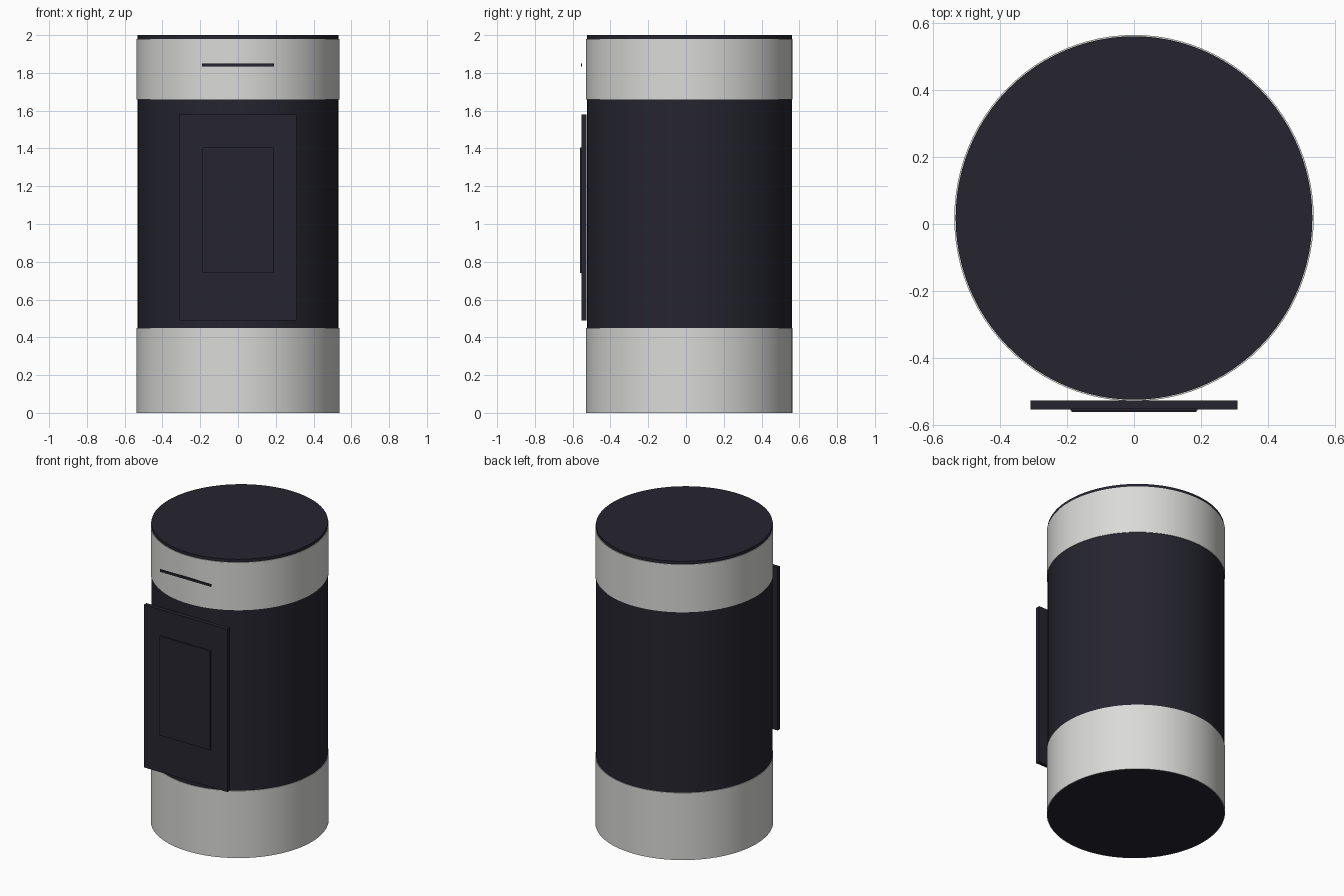
import bpy, bmesh, math

if "Cube" in bpy.data.objects:
    bpy.data.objects.remove(bpy.data.objects["Cube"])

RX, RY, CY = 0.533, 0.543, 0.018   # slightly oval body, set back from the panel
RIM = 0.004                        # how far the bands stand proud
SIDES = 96


def material(name, rgb):
    m = bpy.data.materials.new(name)
    m.diffuse_color = (*rgb, 1.0)
    m.use_nodes = True
    m.node_tree.nodes["Principled BSDF"].inputs["Base Color"].default_value = m.diffuse_color
    return m


DARK = material("charcoal", (0.0190, 0.0182, 0.0285))
SILVER = material("silver", (0.70, 0.70, 0.69))


def finish(bm, name, mat, smooth=False):
    bmesh.ops.recalc_face_normals(bm, faces=bm.faces[:])
    mesh = bpy.data.meshes.new(name)
    bm.to_mesh(mesh)
    bm.free()
    mesh.materials.append(mat)
    ob = bpy.data.objects.new(name, mesh)
    bpy.context.collection.objects.link(ob)
    if smooth:
        bpy.context.view_layer.objects.active = ob
        ob.select_set(True)
        bpy.ops.object.shade_smooth_by_angle(angle=math.radians(30))
        ob.select_set(False)
    return ob


def ring(bm, z, grow):
    return [bm.verts.new(((RX + grow) * math.cos(a), CY + (RY + grow) * math.sin(a), z))
            for a in (2 * math.pi * i / SIDES for i in range(SIDES))]


def bridge(bm, a, b):
    for i in range(SIDES):
        j = (i + 1) % SIDES
        bm.faces.new((a[i], a[j], b[j], b[i]))


def drum(name, z0, z1, mat):
    bm = bmesh.new()
    lo, hi = ring(bm, z0, 0), ring(bm, z1, 0)
    bridge(bm, lo, hi)
    bm.faces.new(lo)
    bm.faces.new(hi)
    finish(bm, name, mat, True)


def band(name, z0, z1, mat):
    # thin sleeve with closed rims
    bm = bmesh.new()
    loops = [ring(bm, z0, 0), ring(bm, z0, RIM), ring(bm, z1, RIM), ring(bm, z1, 0)]
    for k in range(4):
        bridge(bm, loops[k], loops[(k + 1) % 4])
    finish(bm, name, mat, True)


def plate(name, half_w, y0, y1, z0, z1, mat):
    bm = bmesh.new()
    bmesh.ops.create_cube(bm, size=1)
    for v in bm.verts:
        v.co = (v.co.x * 2 * half_w,
                y0 if v.co.y < 0 else y1,
                z0 if v.co.z < 0 else z1)
    finish(bm, name, mat)


# Body and its two bands
drum("body_drum", 0.0, 2.0, DARK)
band("base_band", 0.0, 0.45, SILVER)
band("upper_band", 1.66, 1.98, SILVER)

# Front panel, raised inset and slot
plate("front_panel", 0.31, -0.554, -0.527, 0.49, 1.58, DARK)
plate("panel_inset", 0.187, -0.562, -0.554, 0.74, 1.405, DARK)
plate("front_slot", 0.19, -0.557, -0.550, 1.834, 1.849, DARK)
